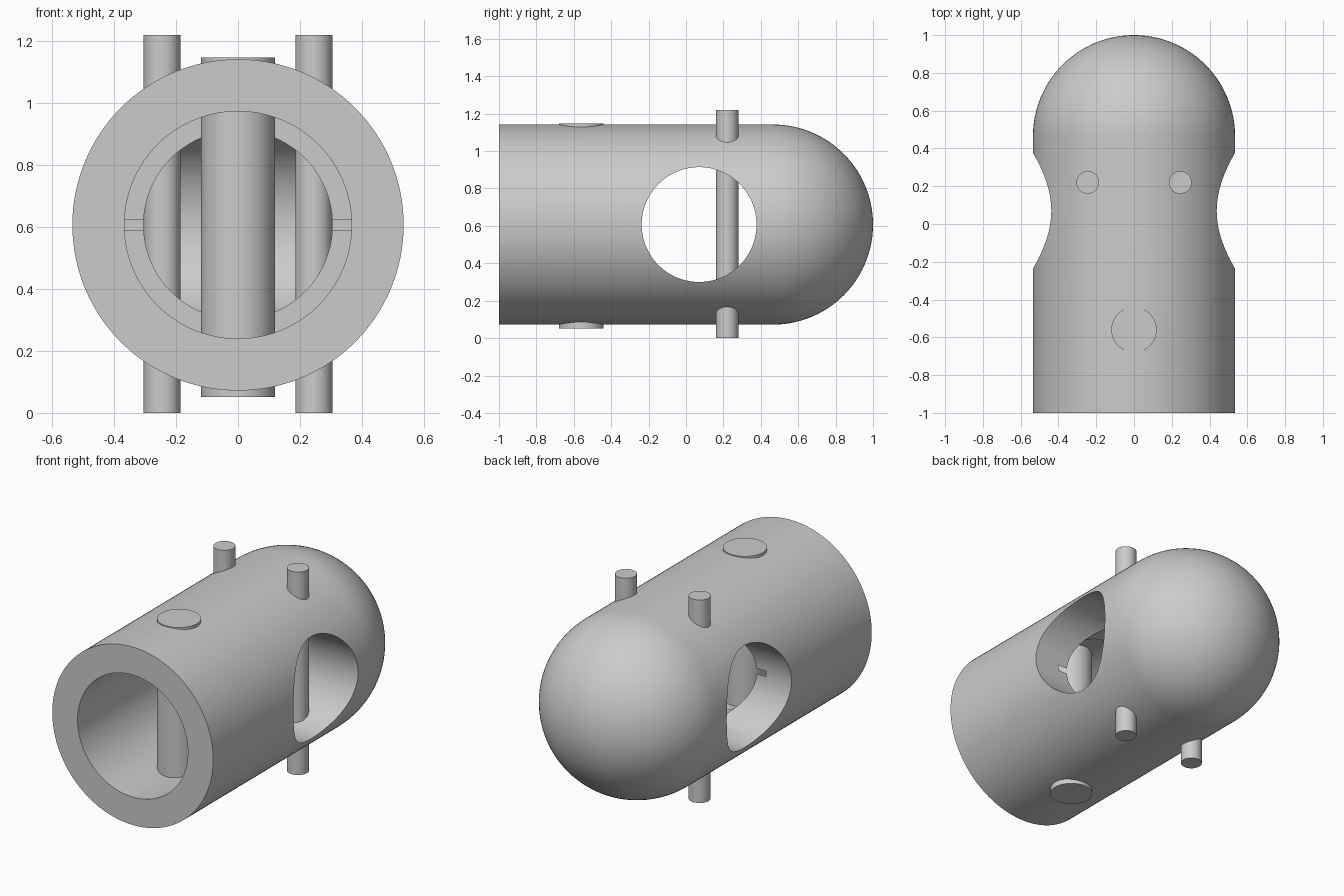
import bpy, bmesh
from math import pi, sin, cos, radians
from mathutils import Matrix, Vector

if "Cube" in bpy.data.objects:
    bpy.data.objects.remove(bpy.data.objects["Cube"], do_unlink=True)

AXIS_Z = 0.607      # height of the bore axis
R = 0.535           # outer radius
DOME_Y = 1 - R      # where the dome starts
HOLE_Y, HOLE_R = 0.07, 0.307

grey = bpy.data.materials.new("plain grey")
grey.use_nodes = True
grey.diffuse_color = (0.6, 0.6, 0.6, 1)
grey.node_tree.nodes["Principled BSDF"].inputs["Base Color"].default_value = (0.6, 0.6, 0.6, 1)


def add_object(name, bm):
    bmesh.ops.recalc_face_normals(bm, faces=bm.faces)
    mesh = bpy.data.meshes.new(name)
    bm.to_mesh(mesh)
    bm.free()
    mesh.materials.append(grey)
    obj = bpy.data.objects.new(name, mesh)
    bpy.context.collection.objects.link(obj)
    return obj


def smooth(obj):
    bpy.ops.object.select_all(action="DESELECT")
    obj.select_set(True)
    bpy.context.view_layer.objects.active = obj
    bpy.ops.object.shade_smooth_by_angle(angle=radians(30))


def cylinder(name, radius, length, centre, rotation=Matrix(), segments=64):
    bm = bmesh.new()
    bmesh.ops.create_cone(bm, cap_ends=True, segments=segments, radius1=radius,
                          radius2=radius, depth=length,
                          matrix=Matrix.Translation(centre) @ rotation)
    return add_object(name, bm)


# Domed shell with a stepped bore, spun from a half profile (radius, y)
profile = [(0, HOLE_Y), (0.305, HOLE_Y), (0.305, -0.2365), (0.367, -0.2365),
           (0.367, -1), (R, -1)]
steps = 32
profile += [(R * cos(pi / 2 * i / steps), DOME_Y + R * sin(pi / 2 * i / steps))
            for i in range(steps)] + [(0, 1)]
bm = bmesh.new()
verts = [bm.verts.new((r, y, AXIS_Z)) for r, y in profile]
edges = [bm.edges.new(pair) for pair in zip(verts, verts[1:])]
bmesh.ops.spin(bm, geom=verts + edges, cent=(0, 0, AXIS_Z), axis=(0, 1, 0),
               angle=2 * pi, steps=128, use_merge=True)
bmesh.ops.remove_doubles(bm, verts=bm.verts, dist=0.0001)
shell = add_object("domed_shell", bm)

# Round window through both sides
cutter = cylinder("side_hole_cutter", HOLE_R, 2, (0, HOLE_Y, AXIS_Z),
                  Matrix.Rotation(pi / 2, 4, "Y"), 128)
cut = shell.modifiers.new("side_hole", "BOOLEAN")
cut.operation = "DIFFERENCE"
cut.solver = "EXACT"
cut.object = cutter
bpy.context.view_layer.objects.active = shell
bpy.ops.object.modifier_apply(modifier=cut.name)
bpy.data.objects.remove(cutter, do_unlink=True)
smooth(shell)

# Thick pin across the bore
smooth(cylinder("thick_cross_pin", 0.12, 1.096, (0, -0.56, 0.599)))

# Pair of thin pins across the side window
for side, x in (("left", 0.245), ("right", -0.245)):
    smooth(cylinder(side + "_thin_pin", 0.06, 1.22, (x, 0.22, 0.61)))
